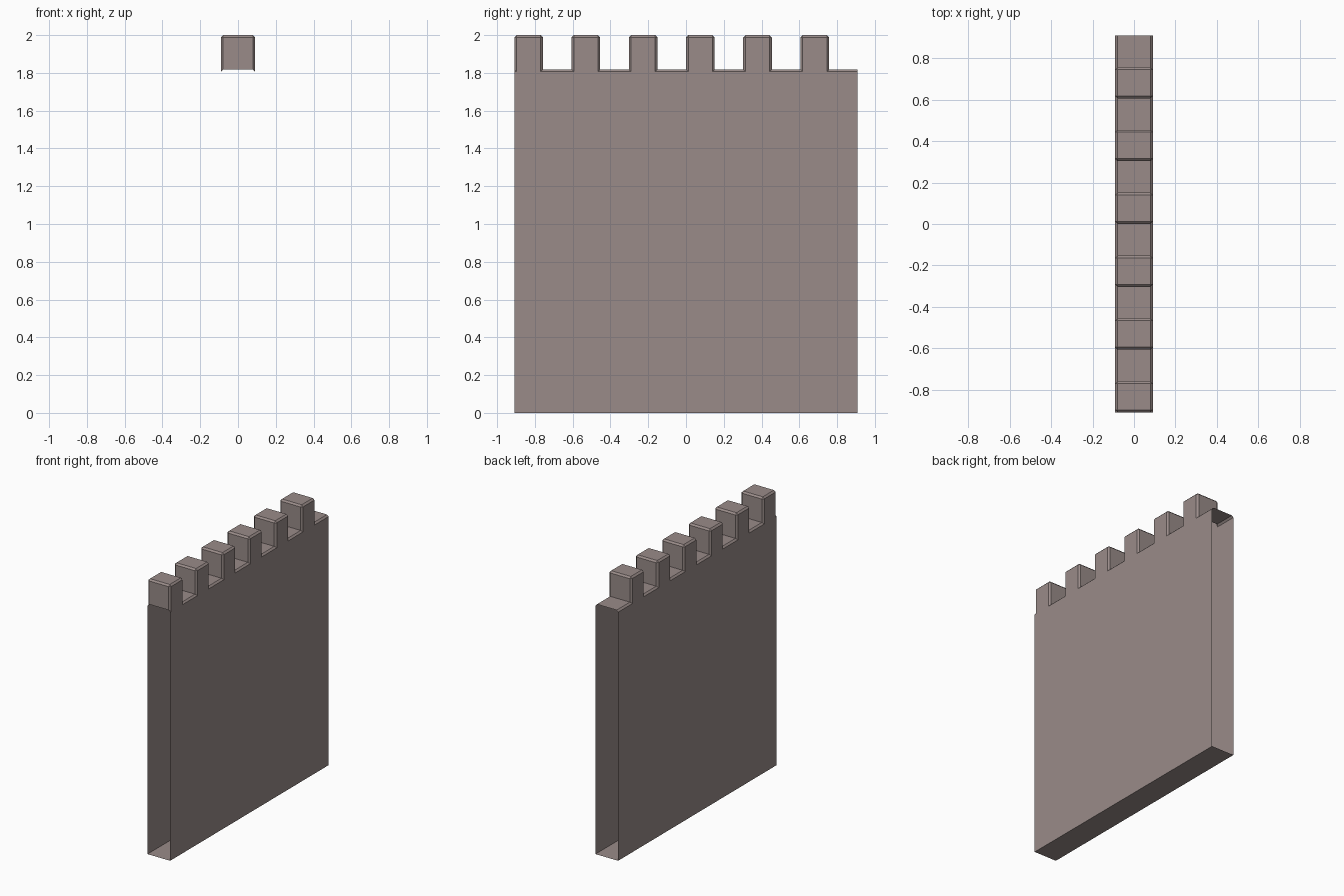
import bpy, bmesh

if "Cube" in bpy.data.objects:
    bpy.data.objects.remove(bpy.data.objects["Cube"])

U = 2 / 11            # wall thickness; the wall is 10 x 10 of these plus merlons
HX, L, TOP, FLOOR = U / 2, 5 * U, 2.0, 10 * U
C = 0.012             # chamfer size
STEP = 2 * L / 12     # merlon width = gap width

# Matching paths along the battlement: centre strip profile and side-panel profile
full = [(-L, FLOOR)]
side = [(-L, FLOOR - C)]
for i in range(6):
    s = -L + 2 * i * STEP
    e = s + STEP
    full += [(s, FLOOR), (s, TOP - C), (s + C, TOP), (e - C, TOP), (e, TOP - C), (e, FLOOR)]
    side += [(s + C, FLOOR - C), (s + C, TOP - C), (s + C, TOP - C),
             (e - C, TOP - C), (e - C, TOP - C), (e - C, FLOOR - C)]
full.append((L, FLOOR))
side.append((L, FLOOR - C))

bm = bmesh.new()
verts = {}


def v(x, p):
    key = (round(x, 5), round(p[0], 5), round(p[1], 5))
    if key not in verts:
        verts[key] = bm.verts.new(key)
    return verts[key]


def face(vs):
    vs = list(dict.fromkeys(vs))
    if len(vs) > 2:
        bm.faces.new(vs)


# Top strip and chamfers on both sides
for a, b, c, d in zip(full, full[1:], side, side[1:]):
    xi = HX - C
    face([v(-xi, a), v(xi, a), v(xi, b), v(-xi, b)])
    face([v(xi, a), v(HX, c), v(HX, d), v(xi, b)])
    face([v(-HX, c), v(-xi, a), v(-xi, b), v(-HX, d)])

# Side panels and the underside; both wall ends stay open
panel = [(-L, 0), (L, 0)] + side[::-1]
face([v(HX, p) for p in panel])
face([v(-HX, p) for p in reversed(panel)])
face([v(-HX, (-L, 0)), v(-HX, (L, 0)), v(HX, (L, 0)), v(HX, (-L, 0))])

bm.normal_update()
mesh = bpy.data.meshes.new("castle_wall")
bm.to_mesh(mesh)
bm.free()
wall = bpy.data.objects.new("castle_wall", mesh)
bpy.context.collection.objects.link(wall)

# Stone colour
stone = bpy.data.materials.new("stone")
stone.diffuse_color = (0.32, 0.26, 0.25, 1)
stone.use_nodes = True
stone.node_tree.nodes["Principled BSDF"].inputs["Base Color"].default_value = stone.diffuse_color
mesh.materials.append(stone)
